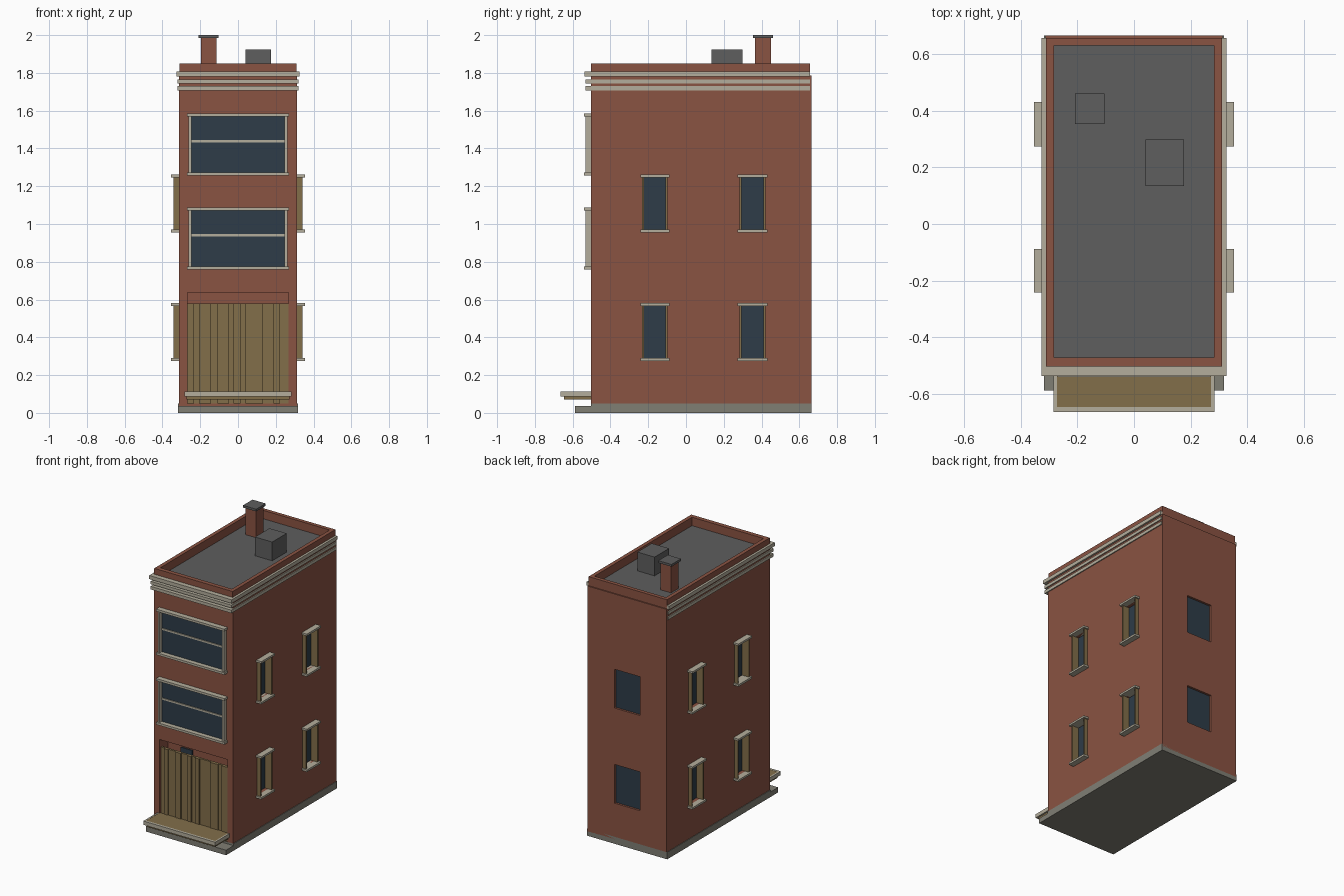
import bpy, bmesh
from mathutils import Matrix, Vector

if "Cube" in bpy.data.objects:
    bpy.data.objects.remove(bpy.data.objects["Cube"])


def material(name, srgb):
    m = bpy.data.materials.new(name)
    lin = [((c / 255 + 0.055) / 1.055) ** 2.4 for c in srgb]
    m.diffuse_color = (*lin, 1)
    m.use_nodes = True
    m.node_tree.nodes["Principled BSDF"].inputs["Base Color"].default_value = m.diffuse_color
    return m


BRICK = material("brick red", (138, 83, 66))
CREAM = material("cream stone", (180, 174, 156))
WOOD = material("brown wood", (130, 110, 74))
GLASS = material("dark blue glass", (46, 60, 72))
STONE = material("base grey", (128, 126, 116))
ROOF = material("roof grey", (94, 94, 94))


def boxes(name, mat, parts):
    """One object from boxes given as (x0, x1, y0, y1, z0, z1)."""
    bm = bmesh.new()
    for x0, x1, y0, y1, z0, z1 in parts:
        centre = Vector(((x0 + x1) / 2, (y0 + y1) / 2, (z0 + z1) / 2))
        size = Matrix.Diagonal((x1 - x0, y1 - y0, z1 - z0, 1))
        bmesh.ops.create_cube(bm, size=1, matrix=Matrix.Translation(centre) @ size)
    me = bpy.data.meshes.new(name)
    bm.to_mesh(me)
    bm.free()
    me.materials.append(mat)
    ob = bpy.data.objects.new(name, me)
    bpy.context.collection.objects.link(ob)
    return ob


def both(parts):
    """Add the copies mirrored across x."""
    return parts + [(-b, -a, *rest) for a, b, *rest in parts]


# Window layout
floors = [(0.29, 0.567), (0.97, 1.247)]
side_y = [(-0.232, -0.098), (0.283, 0.421)]
front_z = [(0.775, 1.072), (1.273, 1.568)]
side = [(y0, y1, z0, z1) for y0, y1 in side_y for z0, z1 in floors]

# Brick body with window and door openings
body = boxes("brick_body", BRICK, [(-0.313, 0.313, -0.503, 0.665, 0.03, 1.785)])
openings = both([(0.285, 0.4, *s) for s in side])
openings += [(-0.1, 0.1, 0.648, 0.8, z0, z1) for z0, z1 in floors]
openings.append((-0.268, 0.268, -0.7, -0.41, 0.05, 0.638))
cutter = boxes("opening_cutter", BRICK, openings)
cutter.hide_render = True
mod = body.modifiers.new("openings", 'BOOLEAN')
mod.operation = 'DIFFERENCE'
mod.solver = 'EXACT'
mod.object = cutter
bpy.context.view_layer.update()
cut_mesh = bpy.data.meshes.new_from_object(
    body.evaluated_get(bpy.context.evaluated_depsgraph_get()))
body.modifiers.clear()
body.data = cut_mesh
bpy.data.objects.remove(cutter)

# Stone base and front step
boxes("stone_base", STONE, [(-0.317, 0.317, -0.503, 0.665, 0, 0.05),
                            (-0.317, 0.317, -0.588, -0.503, 0, 0.036)])

# Parapet and roof
boxes("parapet", BRICK, both([(0.283, 0.31, -0.503, 0.657, 1.78, 1.85)])
      + [(-0.283, 0.283, -0.503, -0.472, 1.78, 1.85),
         (-0.283, 0.283, 0.63, 0.657, 1.78, 1.85)])
boxes("roof_deck", ROOF, [(-0.283, 0.283, -0.472, 0.63, 1.78, 1.79)])
boxes("roof_vent", ROOF, [(0.04, 0.176, 0.135, 0.298, 1.785, 1.924)])
boxes("chimney", BRICK, [(-0.197, -0.115, 0.365, 0.45, 1.785, 1.985)])
boxes("chimney_cap", ROOF, [(-0.208, -0.104, 0.354, 0.461, 1.984, 2.0)])

# Three cornice bands around front and sides
cornice = []
for z0, z1, out in [(1.708, 1.73, 0.0), (1.745, 1.766, 0.0), (1.782, 1.808, 0.006)]:
    w = 0.32 + out
    cornice += both([(0.305, w, -0.503, 0.657, z0, z1)])
    cornice.append((-w, w, -0.531 - out, -0.5, z0, z1))
boxes("cornice", CREAM, cornice)

# Side windows: glass, wooden jambs, stone lintels and sills
boxes("side_glass", GLASS, both([(0.28, 0.288, *s) for s in side]))
jambs, caps = [], []
for y0, y1, z0, z1 in side:
    for y in (y0, y1 - 0.01):
        jambs.append((0.286, 0.341, y, y + 0.01, z0, z1))
    for z in (z0 - 0.014, z1):
        caps.append((0.29, 0.354, y0 - 0.01, y1 + 0.01, z, z + 0.014))
boxes("side_window_jambs", WOOD, both(jambs))
boxes("side_window_caps", CREAM, both(caps))

# Back windows
boxes("back_glass", GLASS, [(-0.1, 0.1, 0.64, 0.65, z0, z1) for z0, z1 in floors])

# Wide front windows
boxes("front_glass", GLASS, [(-0.25, 0.25, -0.507, -0.499, *z) for z in front_z])
frame = []
for z0, z1 in front_z:
    frame += both([(0.247, 0.261, -0.531, -0.5, z0, z1)])
    frame += [(-0.27, 0.27, -0.54, -0.5, z, z + 0.016) for z in (z0 - 0.016, z1)]
    zm = z0 + 0.165
    frame.append((-0.25, 0.25, -0.513, -0.5, zm - 0.006, zm + 0.006))
boxes("front_window_frames", CREAM, frame)

# Folding plank door with a small pane behind it
edges = [-0.267, -0.235, -0.205, -0.145, -0.105, -0.05, -0.022,
         0.01, 0.042, 0.13, 0.19, 0.22, 0.267]
planks = []
for i, (a, b) in enumerate(zip(edges, edges[1:])):
    front = -0.499 if i % 2 else -0.49
    planks.append((a, b, front, -0.475, 0.05, 0.58))
boxes("plank_door", WOOD, planks)
boxes("inner_pane", GLASS, [(-0.16, -0.07, -0.418, -0.41, 0.3, 0.58)])

# Porch deck with stone edging
boxes("porch_deck", WOOD, [(-0.272, 0.272, -0.647, -0.495, 0.07, 0.112)])
boxes("porch_edging", CREAM, both([(0.272, 0.284, -0.664, -0.503, 0.086, 0.113)])
      + [(-0.272, 0.272, -0.664, -0.647, 0.086, 0.113)])
